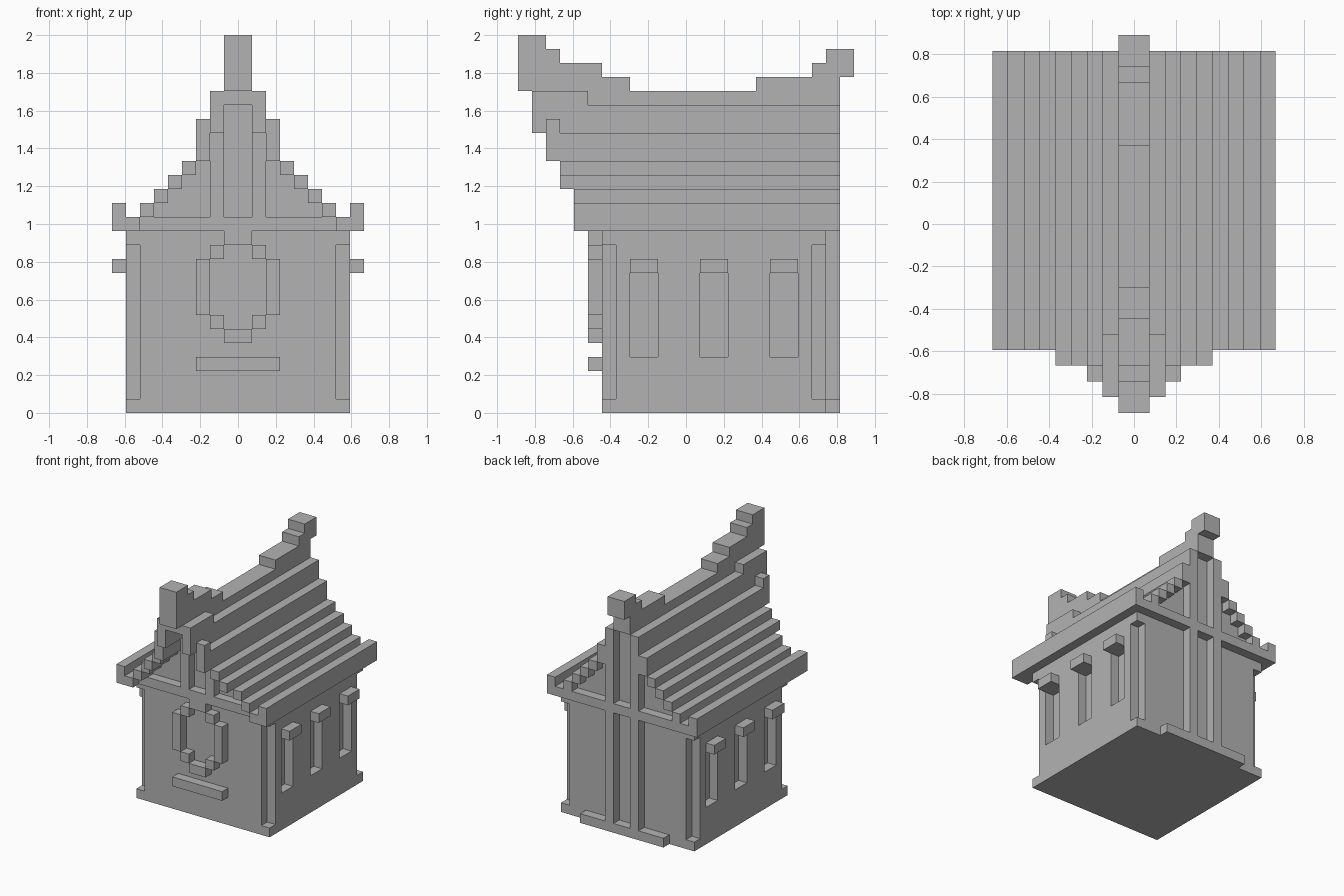
import bpy
import bmesh

cube = bpy.data.objects.get("Cube")
if cube:
    bpy.data.objects.remove(cube, do_unlink=True)

U = 2 / 27  # one block

grey = bpy.data.materials.new("stone_grey")
grey.use_nodes = True
COLOUR = (0.45, 0.45, 0.45, 1)
grey.diffuse_color = COLOUR
grey.node_tree.nodes["Principled BSDF"].inputs["Base Color"].default_value = COLOUR


def blocks(name, boxes, mirror=False):
    """One object from boxes given as (x, x, y, y, z, z) in blocks."""
    bm = bmesh.new()
    for x0, x1, y0, y1, z0, z1 in boxes:
        spans = [(x0, x1), (-x1, -x0)] if mirror else [(x0, x1)]
        for a, b in spans:
            cube = bmesh.ops.create_cube(bm, size=1)
            for v in cube["verts"]:
                v.co.x = (b if v.co.x > 0 else a) * U
                v.co.y = (y1 if v.co.y > 0 else y0) * U
                v.co.z = (z1 if v.co.z > 0 else z0) * U
    mesh = bpy.data.meshes.new(name)
    bm.to_mesh(mesh)
    bm.free()
    mesh.materials.append(grey)
    obj = bpy.data.objects.new(name, mesh)
    bpy.context.collection.objects.link(obj)
    return obj


# House body with recessed corners and side windows
FRONT, BACK, EAVE_BACK = -6, 10, 11
WINDOWS = (-4, 1, 6)
walls = blocks("walls", [(-8, 8, FRONT, BACK, 0, 13)])
cuts = [(7, 9, y, y + 2, 4, 10) for y in WINDOWS]
cuts += [(7, 9, FRONT - 1, FRONT + 1, 1, 12), (7, 9, BACK - 1, BACK + 1, 1, 12)]
cutter = blocks("wall_cutter", cuts, mirror=True)
cutter.hide_render = True
cutter.hide_viewport = True
cutter.display_type = "WIRE"
recess = walls.modifiers.new("recesses", "BOOLEAN")
recess.operation = "DIFFERENCE"
recess.solver = "EXACT"
recess.object = cutter

blocks("window_hoods", [(7, 9, y, y + 2, 10, 11) for y in WINDOWS], mirror=True)

# Round frame and ledge on the front wall
blocks("round_frame_sides", [
    (2, 3, -7, FRONT, 7, 11),
    (1, 2, -7, FRONT, 11, 12),
    (1, 2, -7, FRONT, 6, 7),
], mirror=True)
blocks("round_frame_ends", [(-1, 1, -7, FRONT, z, z + 1) for z in (5, 12)])
blocks("front_ledge", [(-3, 3, -7, FRONT, 3, 4)])

# Timber framing
blocks("attic_floor", [(-7, 7, -7, EAVE_BACK, 13, 14)])
blocks("front_gable_posts", [(1, 2, -7, FRONT, 14, 20)], mirror=True)
blocks("back_posts", [(1, 2, BACK, EAVE_BACK, 0, 13),
                      (1, 2, BACK, EAVE_BACK, 14, 20)], mirror=True)
blocks("back_sill", [(-5, 5, BACK, EAVE_BACK, 0, 1)])

# Stepped roof courses: inner x, bottom, top, front end
COURSES = [(6, 14, 15, -8), (5, 15, 16, -8), (4, 16, 17, -9),
           (3, 17, 18, -9), (2, 18, 20, -10), (1, 20, 22, -11)]
blocks("roof_courses", [(x, x + 1, y, EAVE_BACK, z0, z1)
                        for x, z0, z1, y in COURSES], mirror=True)
blocks("gable_fill", [(x, x + 1, FRONT, BACK, 14, z0)
                      for x, z0, z1, y in COURSES if z0 > 14]
       + [(0, 1, FRONT, BACK, 14, 22)], mirror=True)
blocks("eaves", [(7, 9, -8, EAVE_BACK, 13, 14),
                 (8, 9, -8, EAVE_BACK, 14, 15)], mirror=True)
blocks("front_roof_horns", [(2, 3, -10, -9, 20, 21),
                            (1, 2, -11, -7, 22, 23)], mirror=True)

# Ridge rising in steps to both ends: start, end, bottom, top
RIDGE = [(-12, -11, 23, 27), (-11, -10, 22, 27), (-10, -9, 22, 26),
         (-9, -6, 22, 25), (-6, -4, 22, 24), (-4, 5, 22, 23),
         (5, 9, 22, 24), (9, 10, 22, 25), (10, 11, 22, 26), (11, 12, 24, 26)]
blocks("ridge", [(-1, 1, y0, y1, z0, z1) for y0, y1, z0, z1 in RIDGE])
